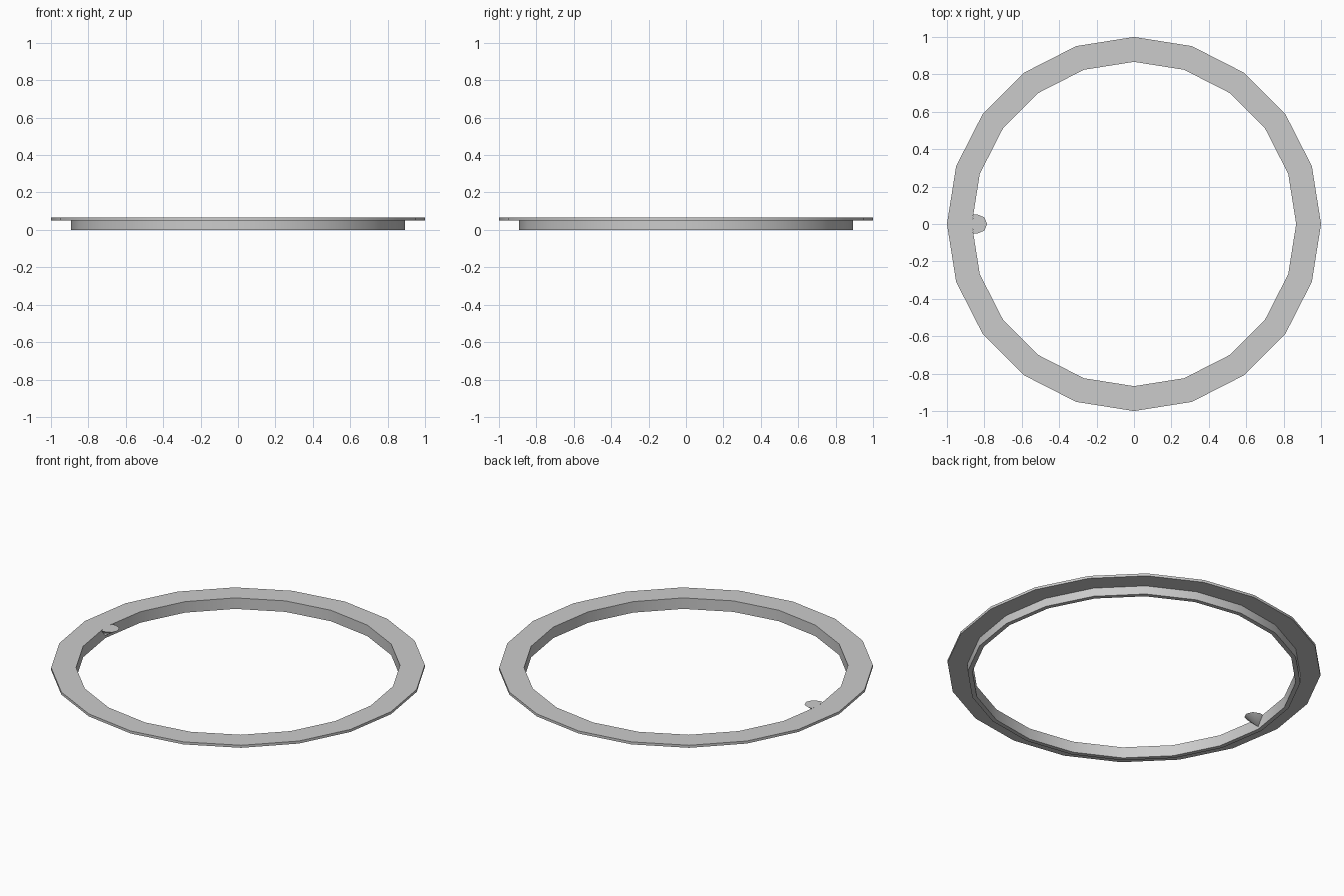
import bpy, bmesh
from math import sin, cos, radians, tau

cube = bpy.data.objects.get("Cube")
if cube:
    bpy.data.objects.remove(cube)

SIDES = 20
TOP, LIP, INNER = 0.065, 0.05, 0.867

grey = bpy.data.materials.new("light_grey")
grey.use_nodes = True
grey.diffuse_color = (0.6, 0.6, 0.6, 1)
grey.node_tree.nodes["Principled BSDF"].inputs["Base Color"].default_value = grey.diffuse_color


def finish(name, bm, angle):
    bmesh.ops.recalc_face_normals(bm, faces=bm.faces)
    mesh = bpy.data.meshes.new(name)
    bm.to_mesh(mesh)
    bm.free()
    mesh.materials.append(grey)
    obj = bpy.data.objects.new(name, mesh)
    bpy.context.collection.objects.link(obj)
    bpy.ops.object.select_all(action='DESELECT')
    obj.select_set(True)
    bpy.context.view_layer.objects.active = obj
    bpy.ops.object.shade_smooth_by_angle(angle=radians(angle))
    return obj


# Flanged ring: an L-shaped section carried round the centre
section = [(INNER, 0), (0.892, 0), (0.892, LIP), (1, LIP), (1, TOP), (INNER, TOP)]
bm = bmesh.new()
loops = []
for i in range(SIDES):
    a = tau * i / SIDES
    loops.append([bm.verts.new((r * cos(a), r * sin(a), z)) for r, z in section])
for i, here in enumerate(loops):
    there = loops[(i + 1) % SIDES]
    for j in range(len(section)):
        k = (j + 1) % len(section)
        bm.faces.new((here[j], there[j], there[k], here[k]))
finish("flanged_ring", bm, 30)

# Locating lug: rounded top tapering down to a point on the inner wall
bm = bmesh.new()
outline = [(-0.858, -0.05)]
for step in range(-2, 3):
    a = radians(45 * step)
    outline.append((-0.835 + 0.05 * cos(a), 0.05 * sin(a)))
outline += [(-0.858, 0.05), (-INNER, 0)]
rim = [bm.verts.new((x, y, TOP)) for x, y in outline]
bm.faces.new(rim)
tip = bm.verts.new((-INNER, 0, 0.015))
for i, v in enumerate(rim):
    bm.faces.new((v, rim[(i + 1) % len(rim)], tip))
finish("locating_lug", bm, 50)
